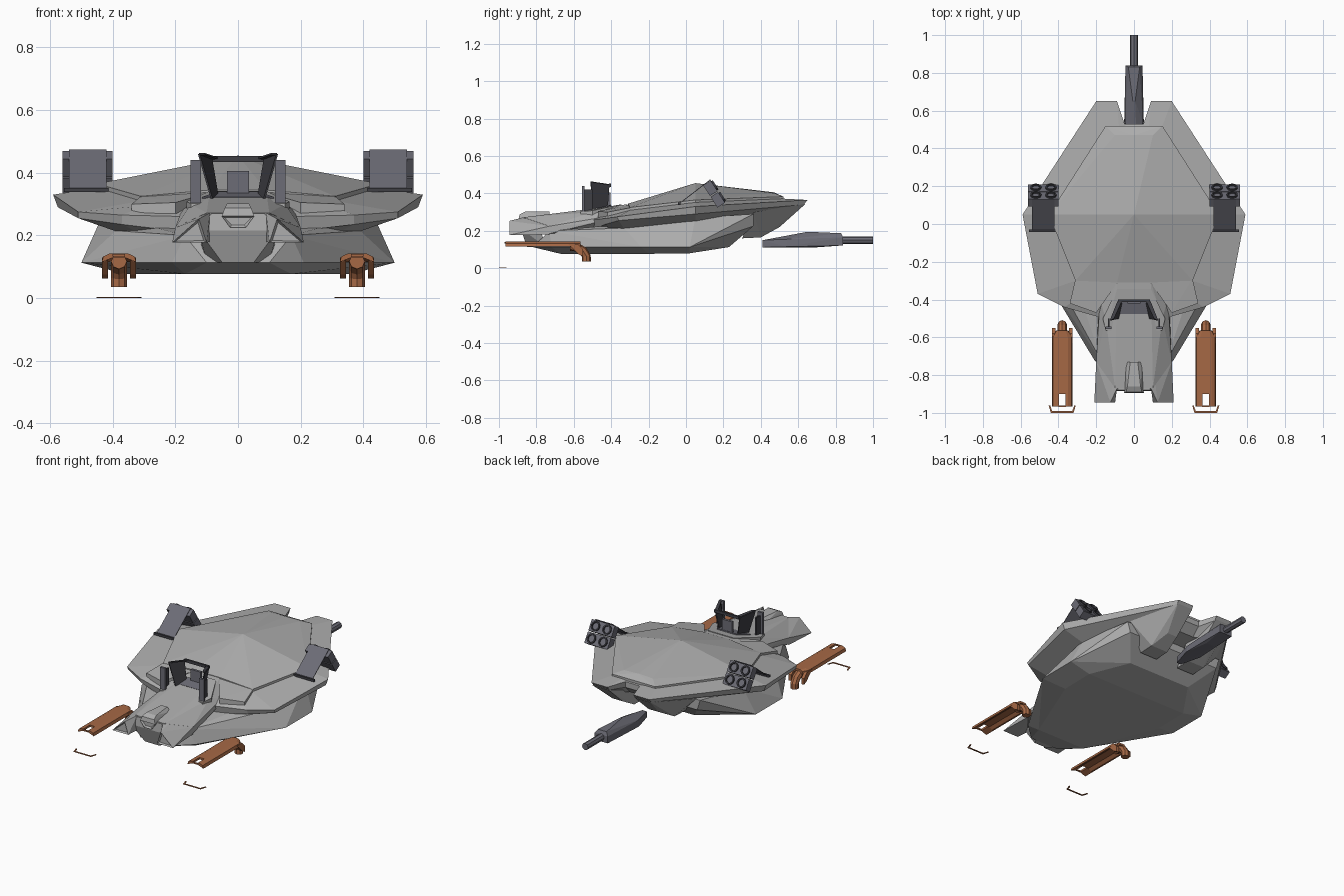
import bpy, bmesh, math
from mathutils import Vector

old = bpy.data.objects.get("Cube")
if old:
    bpy.data.objects.remove(old, do_unlink=True)


def material(name, rgb):
    m = bpy.data.materials.new(name)
    m.use_nodes = True
    m.diffuse_color = (*rgb, 1)
    m.node_tree.nodes["Principled BSDF"].inputs["Base Color"].default_value = (*rgb, 1)
    return m


HULL = material("hull_grey", (0.42, 0.42, 0.42))
METAL = material("gun_metal", (0.15, 0.15, 0.18))
DARK = material("dark_metal", (0.05, 0.05, 0.06))
RUST = material("rust_orange", (0.38, 0.14, 0.06))


def finish(name, bm, mat):
    bmesh.ops.recalc_face_normals(bm, faces=bm.faces)
    me = bpy.data.meshes.new(name)
    bm.to_mesh(me)
    bm.free()
    me.materials.append(mat)
    ob = bpy.data.objects.new(name, me)
    bpy.context.collection.objects.link(ob)
    return ob


def flip(pts):
    return [(-x, y, z) for x, y, z in pts]


def hull(name, pts, mat, inset=0):
    """Faceted solid around points; inset sinks the front-facing panel."""
    bm = bmesh.new()
    vs = [bm.verts.new(p) for p in pts]
    res = bmesh.ops.convex_hull(bm, input=vs)
    bad = {v for v in res["geom_interior"] + res["geom_unused"] if isinstance(v, bmesh.types.BMVert)}
    bmesh.ops.delete(bm, geom=list(bad), context="VERTS")
    bmesh.ops.dissolve_limit(bm, angle_limit=0.02, verts=bm.verts, edges=bm.edges)
    if inset:
        bmesh.ops.recalc_face_normals(bm, faces=bm.faces)
        front = min(bm.faces, key=lambda f: f.normal.y)
        bmesh.ops.inset_region(bm, faces=[front], thickness=inset, depth=-inset)
    return finish(name, bm, mat)


def loft(name, rings, mat):
    """Skin closed rings of equal length and cap both ends."""
    bm = bmesh.new()
    rows = [[bm.verts.new(p) for p in r] for r in rings]
    n = len(rows[0])
    for a, b in zip(rows, rows[1:]):
        for i in range(n):
            j = (i + 1) % n
            bm.faces.new((a[i], a[j], b[j], b[i]))
    caps = [bm.faces.new(rows[0]), bm.faces.new(rows[-1])]
    bmesh.ops.triangulate(bm, faces=caps)
    return finish(name, bm, mat)


def plate(name, pts, mat, thick=0.006):
    bm = bmesh.new()
    bm.faces.new([bm.verts.new(p) for p in pts])
    ob = finish(name, bm, mat)
    mod = ob.modifiers.new("thickness", "SOLIDIFY")
    mod.thickness, mod.offset = thick, 0
    return ob


def centre_hull(name, half, mat, inset=0):
    return hull(name, half + flip(half), mat, inset)


def pair(fn, name, pts, mat, *args):
    fn("left_" + name, pts, mat, *args)
    fn("right_" + name, flip(pts), mat, *args)


def box(x0, x1, y0, y1, z0, z1):
    return [(x, y, z) for x in (x0, x1) for y in (y0, y1) for z in (z0, z1)]


# Wing shell: belly, lower rim, upper rim, deck
wing = [
    [(.1, -.42, .2), (.3, -.4, .2), (.38, -.33, .21), (.43, .05, .25), (.17, .5, .28), (.09, .5, .28), (.05, .48, .28)],
    [(.16, -.49, .21), (.37, -.43, .235), (.51, -.36, .255), (.575, .05, .29), (.2, .63, .34), (.09, .63, .34), (.05, .53, .33)],
    [(.16, -.5, .26), (.37, -.44, .265), (.51, -.37, .275), (.59, .05, .33), (.2, .65, .365), (.09, .65, .365), (.05, .53, .365)],
    [(.1, -.4, .3), (.3, -.4, .295), (.31, -.3, .31), (.45, .05, .352), (.15, .52, .372), (.08, .52, .372), (.04, .51, .37)],
]
loft("wing_shell", [r + flip(r)[::-1] for r in wing], HULL)

# Domed back and its front shoulders
centre_hull("back_dome", [
    (.09, -.31, .345), (.31, -.3, .325), (.45, .05, .365), (.15, .52, .383), (.1, .47, .402),
    (0, .47, .406), (0, .05, .455), (.09, -.31, .3), (.31, -.3, .29), (.45, .05, .33), (.15, .52, .36)], HULL)
pair(hull, "shoulder", [
    (.08, -.3, .34), (.2, -.47, .305), (.34, -.42, .3), (.31, -.29, .325),
    (.08, -.3, .28), (.2, -.47, .27), (.34, -.42, .27), (.31, -.29, .28)], HULL)

# Lower hull and rear prongs
centre_hull("lower_hull", [
    (.1, -.82, .113), (.21, -.72, .113), (.5, -.24, .113), (.5, .02, .113), (.22, .23, .113),
    (.17, -.67, .077), (.36, -.2, .077), (.36, .02, .08), (.17, -.73, .2), (.39, -.33, .215),
    (.43, .05, .27), (.35, .36, .29), (.33, .36, .225)], HULL)
pair(hull, "rear_prong", [
    (.2, .64, .345), (.09, .64, .345), (.33, .36, .3), (.06, .42, .3), (.2, .4, .165),
    (.08, .4, .165), (.2, .3, .16), (.08, .3, .16), (.16, .5, .22), (.09, .5, .22)], HULL)

# Head, cheeks with sunken intakes, chin and nose vent
centre_hull("head", [
    (.1, -.87, .272), (.1, -.87, .19), (.2, -.73, .225), (.2, -.73, .185), (.1, -.73, .285),
    (.19, -.5, .24), (.15, -.5, .3), (.09, -.31, .342), (.18, -.4, .28), (.1, -.4, .2)], HULL)
pair(hull, "cheek", [
    (.21, -.945, .177), (.1, -.945, .177), (.125, -.945, .253), (.09, -.87, .272), (.09, -.87, .18),
    (.2, -.73, .225), (.2, -.73, .18), (.1, -.73, .28)], HULL, .012)
centre_hull("chin", [
    (.085, -.88, .27), (.125, -.885, .215), (.05, -.85, .113), (.085, -.8, .27), (.13, -.78, .215), (.1, -.75, .113)], HULL)
centre_hull("nose_vent", [
    (.042, -.89, .288), (.052, -.895, .262), (.025, -.895, .225), (.035, -.86, .302), (.02, -.73, .302),
    (.045, -.73, .28), (.025, -.8, .225)], HULL, .01)

# Cockpit rim, floor, seat and open canopy frame
rim = [(.09, -.345, .342), (.165, -.5, .308), (.15, -.565, .302)]
centre_hull("cockpit_rim", rim + [(x, y, z - .03) for x, y, z in rim], HULL)
floor = [(.065, -.4, .337), (.115, -.475, .32)]
plate("cockpit_floor", floor + flip(floor)[::-1], METAL)
hull("seat", box(-.035, .035, -.42, -.405, .31, .405), METAL)
pair(plate, "canopy_side", [(.082, -.5, .31), (.125, -.51, .46), (.085, -.41, .445), (.062, -.42, .31)], DARK)
pair(plate, "canopy_post", [(.125, -.51, .46), (.105, -.5, .46), (.06, -.4, .445), (.085, -.41, .445)], DARK)
hull("canopy_bar", box(-.085, .085, -.412, -.4, .435, .453), DARK)
pair(hull, "canopy_door", box(.118, .152, -.556, -.542, .3, .44), METAL)
pair(hull, "door_edge", box(.13, .138, -.542, -.5, .3, .42), DARK)

# Rocket launchers: sloped shield, slanted tube block, four tubes
ALONG, OUT = Vector((0, .54, -.84)), Vector((0, .84, .54))
MID = Vector((.48, .155, .4))
for side, s in (("left", 1), ("right", -1)):
    def place(x, a, o):
        p = MID + ALONG * a + OUT * o
        return (s * (p.x + x), p.y, p.z)
    plate(side + "_launcher_shield", [(s * x, y, z) for x, y, z in (
        (.42, -.03, .35), (.54, -.03, .35), (.54, .13, .473), (.42, .13, .473))], METAL, .004)
    hull(side + "_shield_lip", [(s * x, y, z) for x, y, z in box(.405, .555, -.042, -.03, .338, .352)], DARK)
    for row in (-.037, .037):
        hull(side + "_tube_block", [place(x, row + a, o) for x in (-.08, .08)
                                    for a in (-.034, .034) for o in (-.03, .018)], METAL)
        for col in (-.04, .04):
            rings = [[place(col + r * math.cos(t * math.pi / 6), row + r * math.sin(t * math.pi / 6), o)
                      for t in range(12)] for r, o in ((.029, 0), (.029, .028), (.021, .028), (.021, .012))]
            loft(side + "_rocket_tube", rings, DARK)

# Tail gun
centre_hull("tail_gun_body", [
    (.015, .41, .112), (.015, .41, .15), (.052, .54, .115), (.048, .54, .155), (.006, .65, .195),
    (.03, .83, .187), (.045, .84, .165), (.045, .84, .122), (.03, .7, .112)], METAL)
loft("tail_gun_barrel", [[(.021 * math.cos(t * math.pi / 4), y, .15 + .021 * math.sin(t * math.pi / 4))
                          for t in range(8)] for y in (.8, 1)], METAL)

# Front legs: forked channel, side flanges, bent pipe, flat toe bracket
section = [(-.055, .115), (-.05, .133), (-.03, .142), (.03, .142), (.05, .133),
           (.055, .115), (.045, .115), (.025, .13), (-.025, .13), (-.045, .115)]
toe = [(-.072, -.96), (-.06, -1), (.06, -1), (.072, -.96), (.064, -.96), (.053, -.991), (-.053, -.991), (-.064, -.96)]
bend = [(-.62, .117, 0), (-.585, .113, .3), (-.55, .092, .8), (-.533, .065, 1.4), (-.533, .035, 1.57)]
for side, cx in (("left", .38), ("right", -.38)):
    loft(side + "_leg_channel", [[(cx + x * k, y, z) for x, z in section]
                                 for y, k in ((-.9, 1), (-.6, 1), (-.565, .6))], RUST)
    for s in (-1, 1):
        hull(side + "_leg_fork", [(cx + s * x, y, z) for x, z in ((.017, .142), (.03, .142), (.05, .133), (.055, .115), (.017, .13))
                                  for y in (-.965, -.9)], RUST)
        hull(side + "_leg_flange", [(cx + s * x, y, z) for x in (.035, .054)
                                    for y, z in ((-.63, .13), (-.58, .13), (-.55, .1), (-.55, .062), (-.575, .075))], RUST)
    loft(side + "_leg_pipe", [[(cx + .025 * math.cos(t * math.pi / 4),
                                y + .024 * math.sin(t * math.pi / 4) * math.sin(a),
                                z + .024 * math.sin(t * math.pi / 4) * math.cos(a)) for t in range(8)]
                              for y, z, a in bend], RUST)
    hull(side + "_fork_bar", box(cx - .02, cx + .02, -.97, -.962, .132, .14), RUST)
    plate(side + "_toe_bracket", [(cx + x, y, .002) for x, y in toe], RUST, .004)
